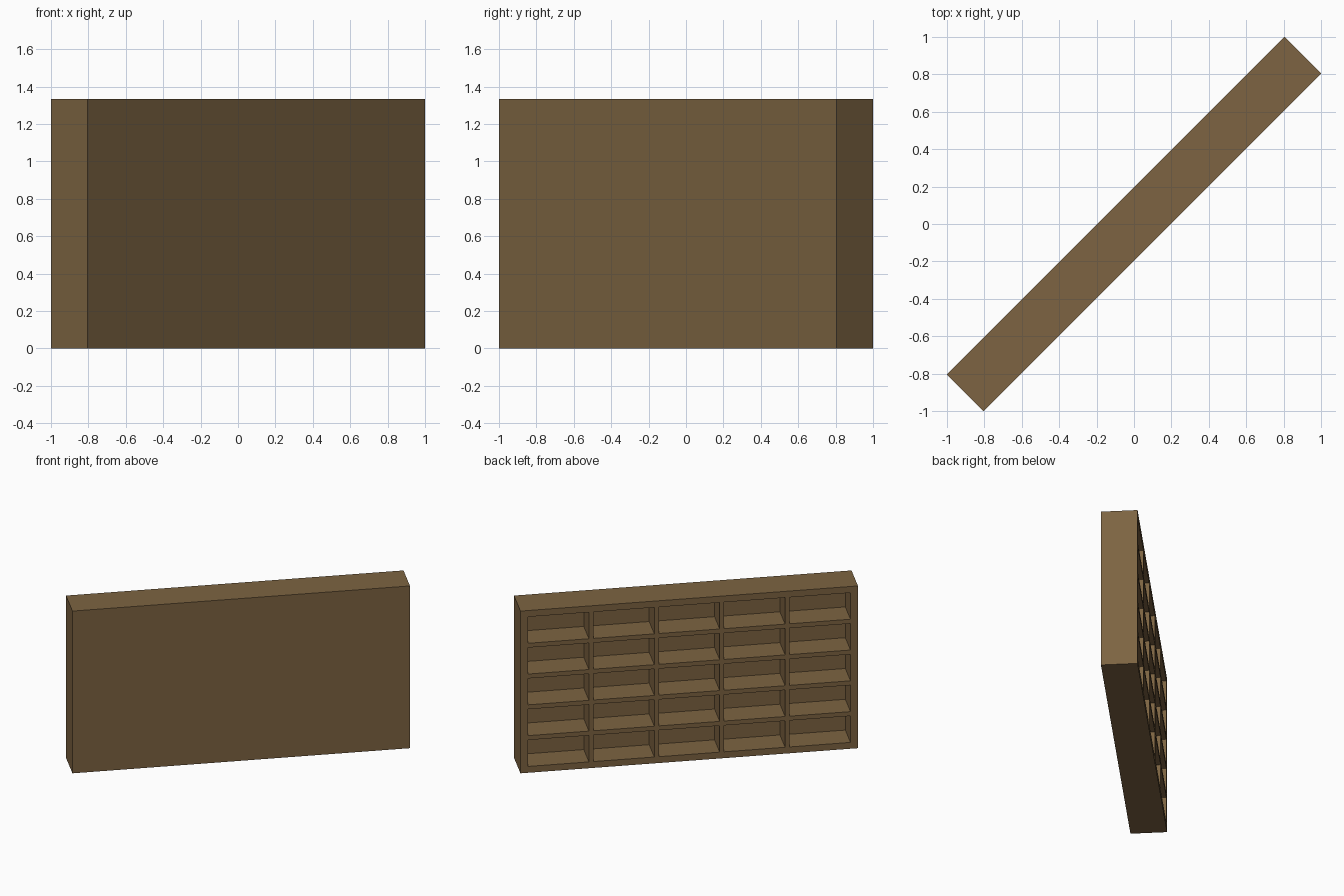
import bpy, bmesh, math
from mathutils import Matrix, Vector

if "Cube" in bpy.data.objects:
    bpy.data.objects.remove(bpy.data.objects["Cube"])

L, D, H = 2.552, 0.277, 1.333        # length, depth, height of the case
DEPTH = 0.22                         # compartment depth
COLS, ROWS = 5, 5


def cells(lo, hi, margin, gap, n):
    """Start and end of each opening along one axis."""
    w = (hi - lo - 2 * margin - gap * (n - 1)) / n
    return [(lo + margin + i * (w + gap), lo + margin + i * (w + gap) + w) for i in range(n)]


xs = cells(-L / 2, L / 2, 0.057, 0.034, COLS)
zs = cells(0, H, 0.052, 0.036, ROWS)

# Solid case, open side faces local +y
bm = bmesh.new()
bmesh.ops.create_cube(bm, size=1, matrix=Matrix.Translation((0, 0, H / 2)) @ Matrix.Diagonal((L, D, H, 1)))


def open_side():
    return [f for f in bm.faces if f.normal.y > 0.9]


def cut(co, no):
    bm.normal_update()
    faces = open_side()
    edges = {e for f in faces for e in f.edges}
    verts = {v for f in faces for v in f.verts}
    bmesh.ops.bisect_plane(bm, geom=faces + list(edges) + list(verts), dist=1e-5,
                           plane_co=co, plane_no=no)


# Grid lines for the compartments
for pair in xs:
    for x in pair:
        cut((x, 0, 0), (1, 0, 0))
for pair in zs:
    for z in pair:
        cut((0, 0, z), (0, 0, 1))

# Push the compartments inward
bm.normal_update()
pockets = []
for f in open_side():
    c = f.calc_center_median()
    if any(a < c.x < b for a, b in xs) and any(a < c.z < b for a, b in zs):
        pockets.append(f)
pushed = bmesh.ops.extrude_discrete_faces(bm, faces=pockets)["faces"]
bmesh.ops.translate(bm, vec=Vector((0, -DEPTH, 0)), verts=list({v for f in pushed for v in f.verts}))
bmesh.ops.recalc_face_normals(bm, faces=bm.faces[:])

# The case stands diagonally
bmesh.ops.rotate(bm, cent=(0, 0, 0), matrix=Matrix.Rotation(math.radians(45), 3, 'Z'), verts=bm.verts[:])

mesh = bpy.data.meshes.new("shelf_case")
bm.to_mesh(mesh)
bm.free()
wood = bpy.data.materials.new("brown wood")
wood.diffuse_color = (0.205, 0.127, 0.054, 1)
wood.use_nodes = True
wood.node_tree.nodes["Principled BSDF"].inputs["Base Color"].default_value = wood.diffuse_color
mesh.materials.append(wood)
shelf = bpy.data.objects.new("shelf_case", mesh)
bpy.context.collection.objects.link(shelf)
